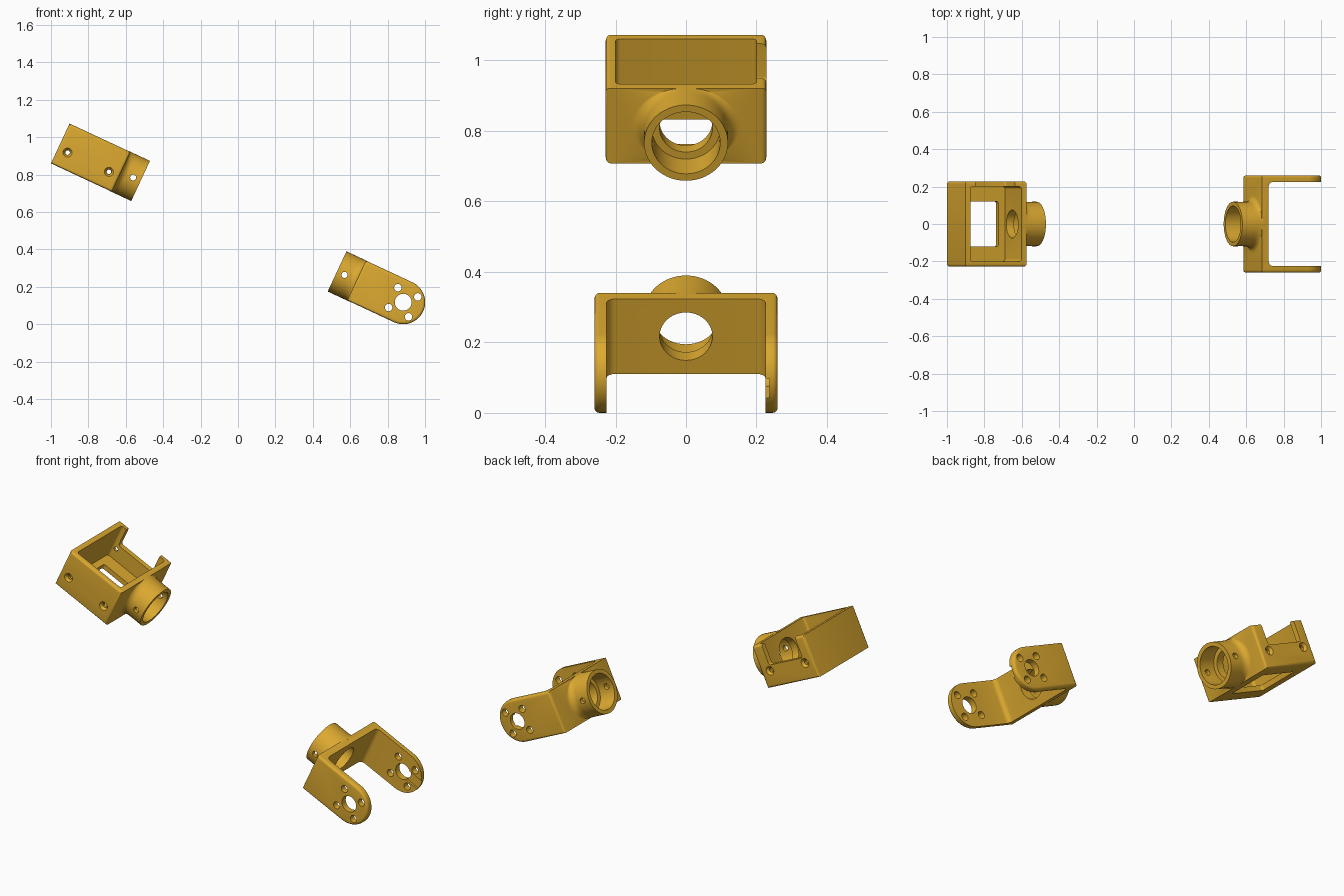
import bpy, bmesh, math
from mathutils import Matrix, Vector

if "Cube" in bpy.data.objects:
    bpy.data.objects.remove(bpy.data.objects["Cube"])

H = 0.235            # height of both brackets across their axis
MID = H / 2
TILT = math.radians(25)
SEG = 48

gold = bpy.data.materials.new("gold")
gold.diffuse_color = (0.72, 0.40, 0.03, 1)
gold.use_nodes = True
gold.node_tree.nodes["Principled BSDF"].inputs["Base Color"].default_value = gold.diffuse_color


def make(name, bm):
    bmesh.ops.recalc_face_normals(bm, faces=bm.faces)
    me = bpy.data.meshes.new(name)
    bm.to_mesh(me)
    bm.free()
    ob = bpy.data.objects.new(name, me)
    bpy.context.collection.objects.link(ob)
    return ob


def plate(name, profile, half_width, rim):
    """Side profile (x, z) extruded across y, with rounded side rims."""
    bm = bmesh.new()
    f = bm.faces.new([bm.verts.new((x, -half_width, z)) for x, z in profile])
    new = bmesh.ops.extrude_face_region(bm, geom=[f])["geom"]
    bmesh.ops.translate(bm, vec=(0, 2 * half_width, 0),
                        verts=[v for v in new if isinstance(v, bmesh.types.BMVert)])
    edges = [e for e in bm.edges if abs(e.verts[0].co.y - e.verts[1].co.y) < 1e-5]
    bmesh.ops.bevel(bm, geom=edges, offset=rim, segments=4, profile=0.5, affect='EDGES')
    return make(name, bm)


def block(x, y, z, r=0.0, axis=2):
    """Box between ranges, optionally rounding the edges along one axis."""
    bm = bmesh.new()
    bmesh.ops.create_cube(bm, size=1)
    for v in bm.verts:
        v.co = [lo + (c + 0.5) * (hi - lo) for c, (lo, hi) in zip(v.co, (x, y, z))]
    if r:
        edges = [e for e in bm.edges
                 if abs((e.verts[0].co - e.verts[1].co).normalized()[axis]) > 0.99]
        bmesh.ops.bevel(bm, geom=edges, offset=r, segments=4, profile=0.5, affect='EDGES')
    return make("cutter", bm)


def rod(a, b, r1, r2=None, seg=SEG):
    """Cylinder or cone between two points."""
    a, b = Vector(a), Vector(b)
    rot = (b - a).to_track_quat('Z', 'Y').to_matrix().to_4x4()
    bm = bmesh.new()
    bmesh.ops.create_cone(bm, cap_ends=True, segments=seg, radius1=r1,
                          radius2=r1 if r2 is None else r2, depth=(b - a).length,
                          matrix=Matrix.Translation((a + b) / 2) @ rot)
    return make("cutter", bm)


def socket(end, base):
    """Round neck that flares sideways as it meets the bracket wall."""
    d = 1 if base > end else -1
    rings = [(end, 0.119)]
    for i in range(7):
        a = math.radians(15 * i)
        rings.append((base - d * 0.035 * (1 - math.sin(a)), 0.119 + 0.035 * (1 - math.cos(a))))
    rings.append((base + d * 0.012, 0.154))
    bm = bmesh.new()
    loops = [[bm.verts.new((x, ry * math.cos(2 * math.pi * k / 64),
                            MID + 0.1185 * math.sin(2 * math.pi * k / 64)))
              for k in range(64)] for x, ry in rings]
    for p, q in zip(loops, loops[1:]):
        for k in range(64):
            n = (k + 1) % 64
            bm.faces.new((p[k], p[n], q[n], q[k]))
    bm.faces.new(loops[0])
    bm.faces.new(loops[-1])
    return make("socket", bm)


def combine(ob, other, op):
    m = ob.modifiers.new("bool", 'BOOLEAN')
    m.operation, m.object, m.solver = op, other, 'EXACT'
    bpy.context.view_layer.objects.active = ob
    bpy.ops.object.modifier_apply(modifier=m.name)
    bpy.data.objects.remove(other)


def finish(ob, location):
    ob.location = location
    ob.rotation_euler = (0, TILT, 0)
    ob.data.materials.clear()
    ob.data.materials.append(gold)
    for o in bpy.context.selected_objects:
        o.select_set(False)
    ob.select_set(True)
    bpy.context.view_layer.objects.active = ob
    bpy.ops.object.shade_smooth_by_angle(angle=math.radians(32))


# Motor cradle: open box with a socket
cradle = plate("motor_cradle", [(0, 0), (0.36, 0), (0.36, H), (0, H)], 0.228, 0.014)
combine(cradle, socket(0.474, 0.36), 'UNION')
cuts = [
    block((0.028, 0.33), (-0.2, 0.2), (0.028, 0.4), 0.014),          # cavity
    block((0.065, 0.29), (-0.12, 0.12), (-0.1, 0.1), 0.01),          # floor window
    block((0.06, 0.292), (0.15, 0.3), (0.12, 0.4), 0.012, 1),        # cable gap
    rod((0.375, 0, MID), (0.6, 0, MID), 0.097),                      # socket bore
    rod((0.3, 0, MID), (0.4, 0, MID), 0.075),                        # wall hole
    rod((0.43, -0.3, MID), (0.43, 0.3, MID), 0.016, seg=24),         # pin holes
]
for u in (0.056, 0.3):                                               # countersunk screws
    cuts.append(rod((u, -0.3, 0.09), (u, 0.3, 0.09), 0.012, seg=24))
    for s in (-1, 1):
        cuts.append(rod((u, s * 0.23, 0.09), (u, s * 0.214, 0.09), 0.026, 0.014, 24))
for c in cuts:
    combine(cradle, c, 'DIFFERENCE')
finish(cradle, (-1.0, 0, 0.86))

# Fork: two round-ended arms on a cross wall with a socket
CU = 0.39
tip = [(CU + MID * math.cos(a), MID + MID * math.sin(a))
       for a in (math.radians(-90 + 180 * i / 32) for i in range(33))]
fork = plate("fork_bracket", [(0.115, 0)] + tip + [(0.115, H)], 0.26, 0.014)
combine(fork, socket(0, 0.115), 'UNION')
cuts = [
    block((0.155, 0.7), (-0.225, 0.225), (-0.1, 0.4), 0.025),        # gap between arms
    rod((-0.1, 0, MID), (0.1, 0, MID), 0.097),                       # socket bore
    rod((0.05, 0, MID), (0.2, 0, MID), 0.075),                       # wall hole
    rod((0.044, -0.3, MID), (0.044, 0.3, MID), 0.016, seg=24),       # pin holes
    rod((CU, -0.4, MID), (CU, 0.4, MID), 0.045),                     # pivot holes
    block((CU, 0.6), (0.2, 0.237), (MID - 0.03, MID + 0.03)),        # groove in one arm
]
for k in range(4):                                                   # horn screw holes
    a = math.radians(45 + 90 * k)
    u, v = CU + 0.083 * math.cos(a), MID + 0.083 * math.sin(a)
    cuts.append(rod((u, -0.4, v), (u, 0.4, v), 0.02, seg=24))
for c in cuts:
    combine(fork, c, 'DIFFERENCE')
finish(fork, (0.48, 0, 0.176))
